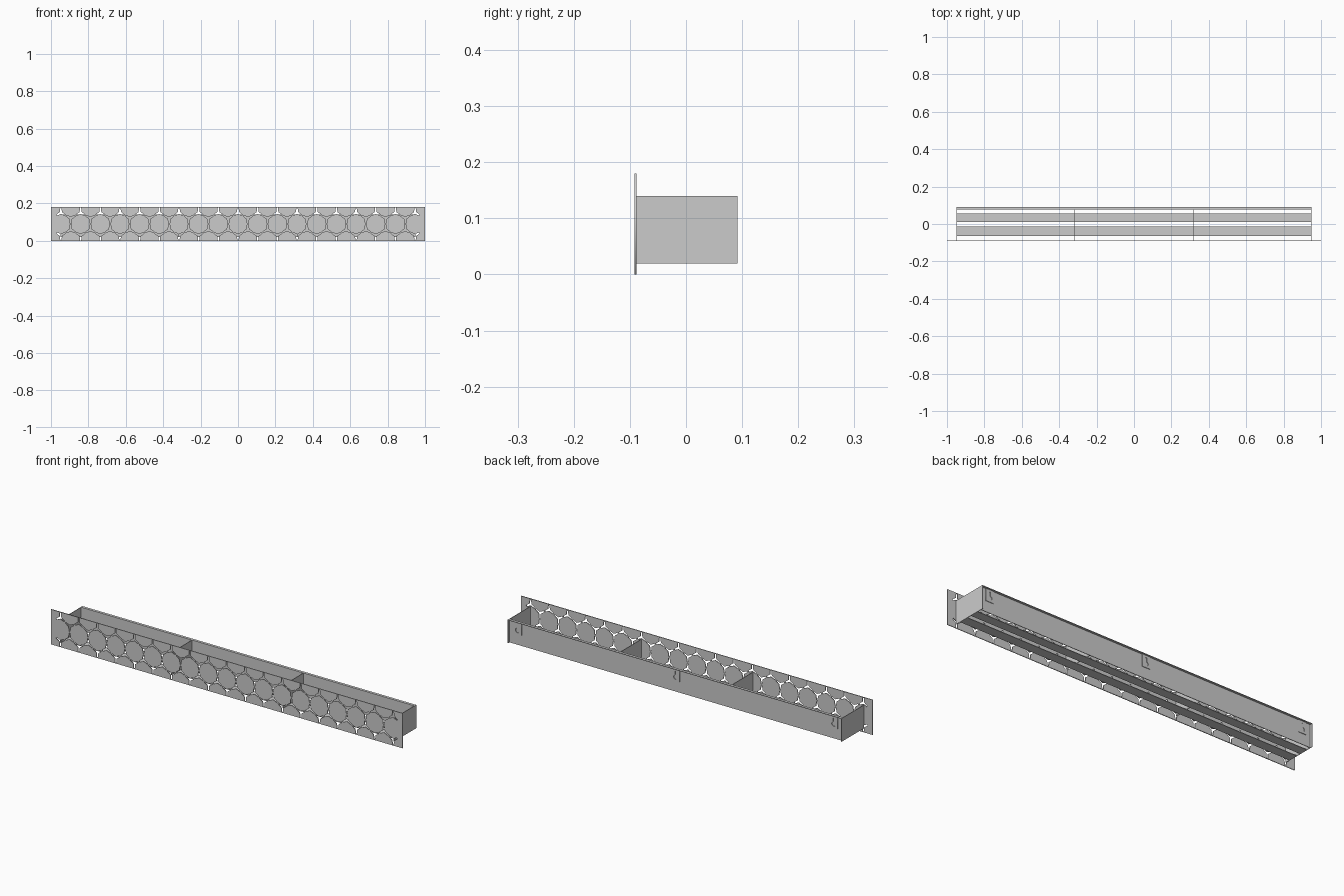
import bpy
from math import sin, cos, pi, radians

if "Cube" in bpy.data.objects:
    bpy.data.objects.remove(bpy.data.objects["Cube"])

T = 0.003  # sheet thickness


def box(name, x0, x1, y0, y1, z0, z1):
    bpy.ops.mesh.primitive_cube_add(size=1, location=((x0 + x1) / 2, (y0 + y1) / 2, (z0 + z1) / 2))
    ob = bpy.context.object
    ob.name = name
    ob.scale = (x1 - x0, y1 - y0, z1 - z0)
    bpy.ops.object.transform_apply(location=False, rotation=False, scale=True)
    return ob


def sheet(name, loops, y, thick):
    """Upright plate in the xz plane; first loop is the outline, the rest are holes."""
    cu = bpy.data.curves.new(name, 'CURVE')
    cu.dimensions = '2D'
    cu.fill_mode = 'BOTH'
    cu.extrude = thick / 2
    for pts in loops:
        sp = cu.splines.new('POLY')
        sp.points.add(len(pts) - 1)
        for p, (x, z) in zip(sp.points, pts):
            p.co = (x, z, 0, 1)
        sp.use_cyclic_u = True
    ob = bpy.data.objects.new(name, cu)
    bpy.context.collection.objects.link(ob)
    ob.location.y = y
    ob.rotation_euler.x = pi / 2
    bpy.ops.object.select_all(action='DESELECT')
    ob.select_set(True)
    bpy.context.view_layer.objects.active = ob
    bpy.ops.object.convert(target='MESH')
    return ob


def rect(x0, x1, z0, z1):
    return [(x0, z0), (x1, z0), (x1, z1), (x0, z1)]


def y_slot(cx, cz, first, length=0.0265, root=0.0055, tip=0.003):
    """Three-armed slot around one honeycomb corner."""
    pts = []
    for k in range(3):
        a = radians(first + 120 * k)
        for s in (-1, 1):
            pts.append((cx + length * cos(a) - s * tip * sin(a),
                        cz + length * sin(a) + s * tip * cos(a)))
        b = a + radians(60)
        r = root / sin(radians(60))
        pts.append((cx + r * cos(b), cz + r * sin(b)))
    return pts


# Front panel with honeycomb slots
pitch, mid = 0.1052, 0.09
side = pitch / 3 ** 0.5
loops = [rect(-1, 1, 0, 0.18)]
for k in range(19):
    x = (k - 9) * pitch
    loops.append(y_slot(x, mid + side, 90))
    loops.append(y_slot(x, mid - side, -90))
    if k < 18:
        loops.append(y_slot(x + pitch / 2, mid + side / 2, -90))
        loops.append(y_slot(x + pitch / 2, mid - side / 2, 90))
sheet("front_panel", loops, -0.09, 0.004)

# Tray: back with top flange, ends, dividers
box("back_panel", -0.95, 0.95, 0.078, 0.081, 0.02, 0.14)
box("back_top_flange", -0.948, 0.948, 0.081, 0.092, 0.137, 0.14)
for s, label in ((-1, "left"), (1, "right")):
    box(label + "_end", s * 0.9485 - T / 2, s * 0.9485 + T / 2, -0.088, 0.092, 0.02, 0.14)
    box(label + "_divider", s * 0.317 - T / 2, s * 0.317 + T / 2, -0.088, 0.078, 0.023, 0.14)

# Floor slats
box("front_floor_slat", -0.947, 0.947, -0.063, -0.013, 0.02, 0.023)
box("rear_floor_slat", -0.947, 0.947, 0.01, 0.057, 0.02, 0.023)

# Keyhole hangers on the back
for i, cx in enumerate((-0.9, 0, 0.9)):
    r, cz, w = 0.012, 0.095, 0.004
    start = pi / 2 + 0.34
    hole = [(cx + w, 0.126), (cx - w, 0.126)]
    hole += [(cx + r * cos(start + t * (2 * pi - 0.68) / 16),
              cz + r * sin(start + t * (2 * pi - 0.68) / 16)) for t in range(17)]
    sheet("keyhole_hanger_%d" % (i + 1),
          [rect(cx - 0.022, cx + 0.022, 0.075, 0.137), hole], 0.0825, T)
